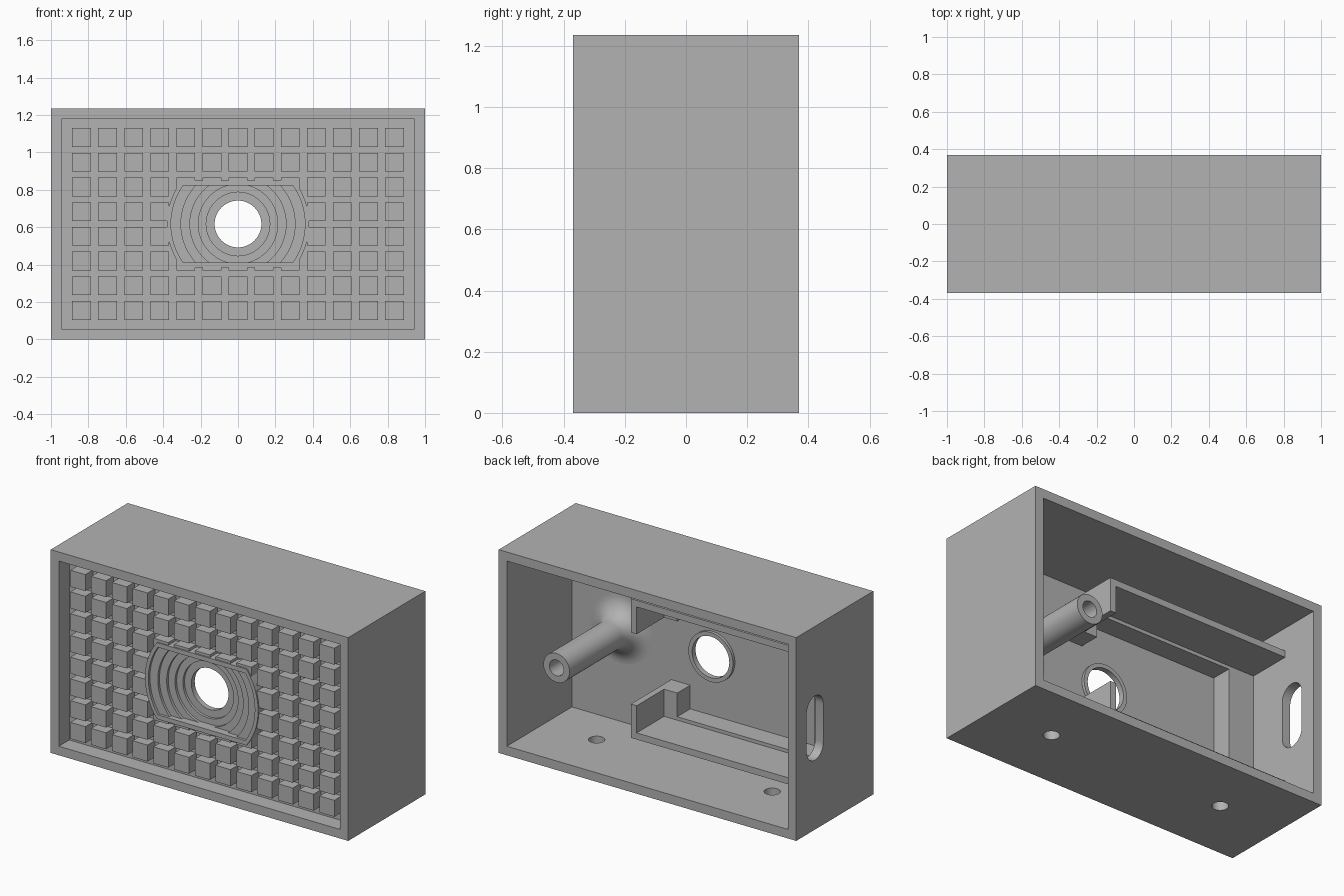
import bpy, bmesh, math
from mathutils import Matrix, Vector

if "Cube" in bpy.data.objects:
    bpy.data.objects.remove(bpy.data.objects["Cube"], do_unlink=True)

H = 1.235          # overall height
MID = H / 2
FRONT, BACK = -0.37, 0.37
WALL = 0.055
PANEL_F, PANEL_B = FRONT + 0.1, FRONT + 0.115   # dividing panel faces

grey = bpy.data.materials.new("matte_grey")
grey.use_nodes = True
grey.diffuse_color = (0.45, 0.45, 0.45, 1)
grey.node_tree.nodes["Principled BSDF"].inputs["Base Color"].default_value = (0.45, 0.45, 0.45, 1)


def finish(name, bm):
    bmesh.ops.recalc_face_normals(bm, faces=bm.faces)
    mesh = bpy.data.meshes.new(name)
    bm.to_mesh(mesh)
    bm.free()
    mesh.materials.append(grey)
    ob = bpy.data.objects.new(name, mesh)
    bpy.context.collection.objects.link(ob)
    return ob


def add_box(bm, x, y, z):
    centre = Vector([(a + b) / 2 for a, b in (x, y, z)])
    size = [b - a for a, b in (x, y, z)]
    m = Matrix.Translation(centre) @ Matrix.Diagonal((*size, 1))
    bmesh.ops.create_cube(bm, size=1, matrix=m)


def box(name, x, y, z):
    bm = bmesh.new()
    add_box(bm, x, y, z)
    return finish(name, bm)


def prism(name, outline, shift):
    """Extrude a closed outline of 3D points along a vector."""
    bm = bmesh.new()
    face = bm.faces.new([bm.verts.new(p) for p in outline])
    top = bmesh.ops.extrude_face_region(bm, geom=[face], use_keep_orig=True)
    verts = [v for v in top["geom"] if isinstance(v, bmesh.types.BMVert)]
    bmesh.ops.translate(bm, verts=verts, vec=shift)
    return finish(name, bm)


def arcs(r, half_angle, n=32):
    """Two facing arcs joined by straight sides; a full circle at 90 degrees."""
    pts = []
    for start in (0, math.pi):
        for i in range(n + 1):
            a = start - half_angle + 2 * half_angle * i / n
            pts.append((r * math.cos(a), r * math.sin(a)))
        if half_angle > 1.57:
            pts.pop()
    return pts


def flat_disc(name, r, clip, y0, y1):
    """Disc along y at the centre, cut flat above and below."""
    half = math.asin(min(1, clip / r))
    return prism(name, [(x, y0, MID + z) for x, z in arcs(r, half)], (0, y1 - y0, 0))


def cut(ob, *cutters):
    for c in cutters:
        c.hide_render = True
        mod = ob.modifiers.new("cut", "BOOLEAN")
        mod.operation, mod.solver, mod.object = "DIFFERENCE", "EXACT", c
        bpy.context.view_layer.objects.active = ob
        bpy.ops.object.modifier_apply(modifier=mod.name)
        bpy.data.objects.remove(c, do_unlink=True)


def smooth(ob):
    bpy.ops.object.select_all(action="DESELECT")
    ob.select_set(True)
    bpy.context.view_layer.objects.active = ob
    bpy.ops.object.shade_smooth_by_angle(angle=math.radians(30))


# Housing: open front and back, split by a thin panel
inner_x, inner_z = (-1 + WALL, 1 - WALL), (WALL, H - WALL)
housing = box("housing", (-1, 1), (FRONT, BACK), (0, H))
cut(housing,
    box("front_recess", inner_x, (FRONT - 0.1, PANEL_F), inner_z),
    box("back_cavity", inner_x, (PANEL_B, BACK + 0.1), inner_z),
    flat_disc("boss_seat", 0.37, 0.22, FRONT - 0.1, FRONT + 0.2))

# Cable slot through one side wall
slot_r, slot_half = 0.08, 0.195
slot = []
for i in range(34):
    a = math.pi * (i if i < 17 else i - 1) / 16
    lift = (slot_half - slot_r) * (1 if i < 17 else -1)
    slot.append((-1.1, 0.19 + slot_r * math.cos(a), MID + lift + slot_r * math.sin(a)))
cut(housing, prism("slot", slot, (0.25, 0, 0)))

# Mounting holes in the floor
for x in (-0.59, 0.59):
    ring = [(x + a, 0.015 + b, -0.1) for a, b in arcs(0.045, math.pi / 2, 16)]
    cut(housing, prism("floor_hole", ring, (0, 0, 0.25)))
smooth(housing)

# Stepped funnel boss with flat top and bottom
boss = flat_disc("funnel_boss", 0.38, 0.232, FRONT + 0.02, PANEL_B)
for i, r in enumerate((0.358, 0.305, 0.257, 0.212, 0.17)):
    cut(boss, flat_disc("step", r, 0.205, FRONT - 0.1, FRONT + 0.036 + 0.016 * i))
cut(boss, flat_disc("bore", 0.125, 1, FRONT - 0.1, BACK))
smooth(boss)

# Raised collar behind the bore
collar = flat_disc("bore_collar", 0.15, 1, PANEL_B - 0.008, PANEL_B + 0.018)
cut(collar, flat_disc("bore", 0.125, 1, FRONT, BACK))
smooth(collar)

# Grid of square studs on the front panel
bm = bmesh.new()
half = 0.05
for col in range(13):
    for row in range(8):
        x, z = (col - 6) * 0.1395, MID + (row - 3.5) * 0.132
        add_box(bm, (x - half, x + half), (FRONT + 0.028, PANEL_F + 0.006), (z - half, z + half))
studs = finish("front_studs", bm)
cut(studs, flat_disc("boss_space", 0.379, 0.231, FRONT - 0.1, BACK))

# Screw post with a filleted foot and blind hole
post_x, r, fillet, tip = 0.615, 0.088, 0.12, BACK - 0.005
profile = [(0, tip - 0.2), (0.048, tip - 0.2), (0.048, tip), (r, tip)]
for i in range(13):
    a = math.pi / 2 * i / 12
    profile.append((r + fillet * (1 - math.cos(a)), PANEL_B + fillet * (1 - math.sin(a))))
bm = bmesh.new()
verts = [bm.verts.new((post_x + a, y, MID)) for a, y in profile]
edges = [bm.edges.new(pair) for pair in zip(verts, verts[1:])]
bmesh.ops.spin(bm, geom=verts + edges, cent=(post_x, 0, MID), axis=(0, 1, 0),
               angle=2 * math.pi, steps=48)
bmesh.ops.remove_doubles(bm, verts=bm.verts, dist=0.0001)
smooth(finish("screw_post", bm))

# Board holder: mirrored rails, end arms and support ledges
root, rail_y, ledge_y = PANEL_B - 0.005, 0.134, -0.13
wall_x = -1 + WALL - 0.005


def mirrored(name, x, y, z):
    box("lower_" + name, x, y, z)
    box("upper_" + name, x, y, (H - z[1], H - z[0]))


mirrored("rail", (wall_x, 0.277), (root, rail_y), (0.195, 0.235))
mirrored("end_arm", (0.238, 0.277), (root, rail_y), (0.235, 0.4))
mirrored("ledge", (wall_x, 0.238), (root, ledge_y), (0.235, 0.256))
mirrored("corner_block", (0.15, 0.238), (root, ledge_y), (0.256, 0.4))
box("side_ledge", (wall_x, -0.772), (root, ledge_y), (0.256, H - 0.256))
